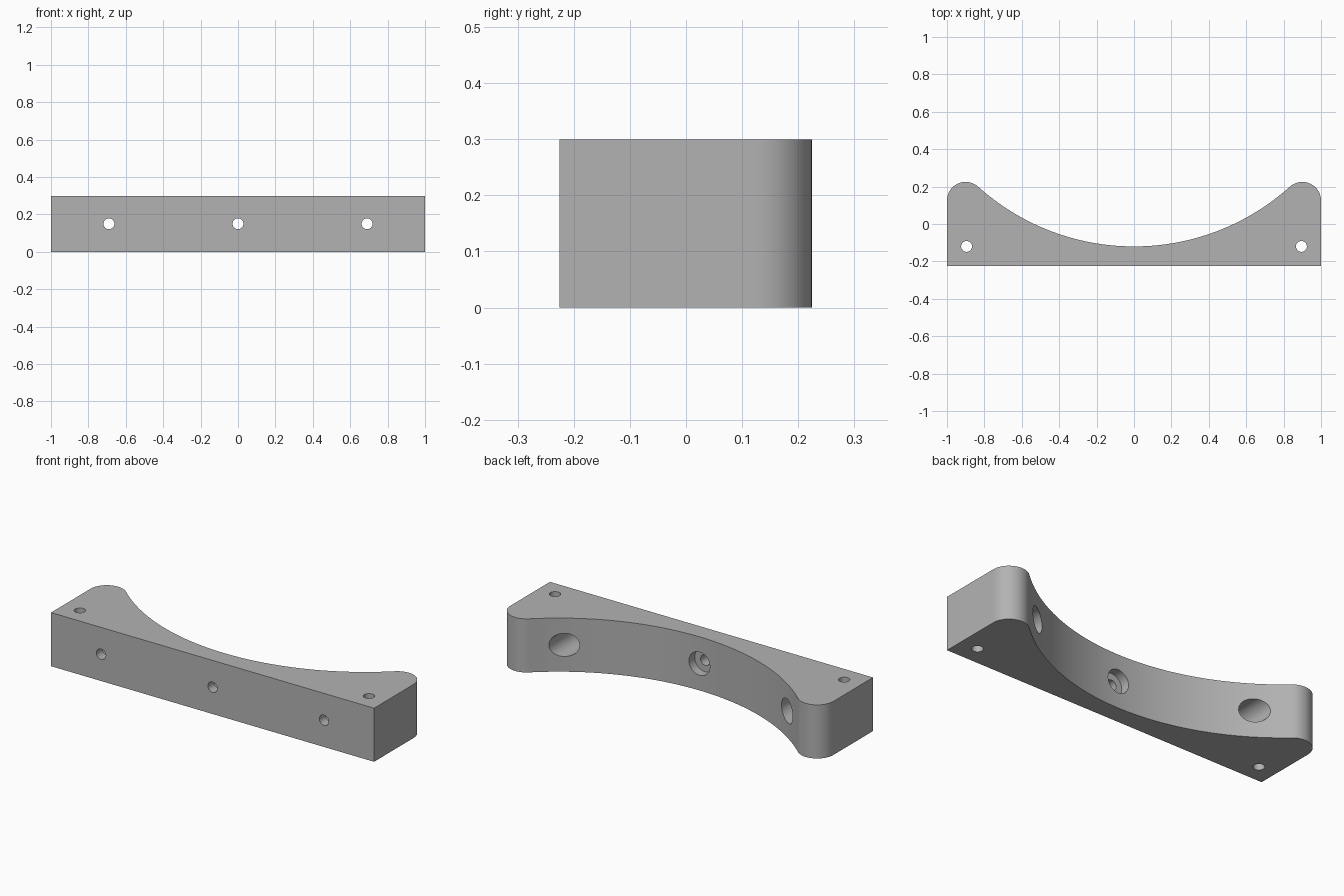
import bpy, bmesh
from math import sin, cos, atan2, pi, radians
from mathutils import Matrix

cube = bpy.data.objects.get("Cube")
if cube:
    bpy.data.objects.remove(cube, do_unlink=True)

HEIGHT, FRONT = 0.3, -0.225
CAP_X, CAP_Y, CAP_R = 0.9, 0.125, 0.1      # rounded horn ends
ARC_R = 1.246                              # saddle curve
ARC_Y = ARC_R - 0.12

grey = bpy.data.materials.new("plain grey")
grey.use_nodes = True
colour = (0.45, 0.45, 0.45, 1)
grey.diffuse_color = colour
grey.node_tree.nodes["Principled BSDF"].inputs["Base Color"].default_value = colour


def make_object(name, bm):
    bmesh.ops.recalc_face_normals(bm, faces=bm.faces)
    mesh = bpy.data.meshes.new(name)
    bm.to_mesh(mesh)
    bm.free()
    mesh.materials.append(grey)
    obj = bpy.data.objects.new(name, mesh)
    bpy.context.collection.objects.link(obj)
    return obj


def arc(cx, cy, r, a0, a1, n):
    return [(cx + r * cos(a0 + (a1 - a0) * i / n),
             cy + r * sin(a0 + (a1 - a0) * i / n)) for i in range(n + 1)]


# Saddle block: half outline from front corner over the horn, then mirrored
tangent = atan2(ARC_Y - CAP_Y, -CAP_X)
half = [(1, FRONT)]
half += arc(CAP_X, CAP_Y, CAP_R, 0, tangent, 20)
half += arc(0, ARC_Y, ARC_R, tangent - pi, -pi / 2, 32)[1:]
outline = half + [(-x, y) for x, y in reversed(half[:-1])]
bm = bmesh.new()
base = bm.faces.new([bm.verts.new((x, y, 0)) for x, y in outline])
top = bmesh.ops.extrude_face_region(bm, geom=[base])["geom"]
bmesh.ops.translate(bm, vec=(0, 0, HEIGHT),
                    verts=[v for v in top if isinstance(v, bmesh.types.BMVert)])
block = make_object("saddle_block", bm)


def drill(centre, radius, length, turn):
    """Cut a round hole out of the block."""
    bm = bmesh.new()
    bmesh.ops.create_cone(bm, cap_ends=True, segments=40, radius1=radius,
                          radius2=radius, depth=length,
                          matrix=Matrix.Translation(centre) @ Matrix.Rotation(turn, 4, 'X'))
    cutter = make_object("hole_cutter", bm)
    cutter.hide_render = True
    mod = block.modifiers.new("hole", 'BOOLEAN')
    mod.operation = 'DIFFERENCE'
    mod.solver = 'EXACT'
    mod.object = cutter
    bpy.ops.object.modifier_apply(modifier=mod.name)
    bpy.data.objects.remove(cutter, do_unlink=True)


bpy.ops.object.select_all(action='DESELECT')
bpy.context.view_layer.objects.active = block
block.select_set(True)

# Counterbored bolt holes running front to back
FLOOR = -0.17
for x in (-0.69, 0, 0.69):
    drill((x, FLOOR + 0.3, HEIGHT / 2), 0.065, 0.6, pi / 2)
    drill((x, FLOOR, HEIGHT / 2), 0.029, 0.3, pi / 2)

# Vertical mounting holes near the front corners
for x in (-0.895, 0.895):
    drill((x, -0.12, HEIGHT / 2), 0.029, 0.6, 0)

bpy.ops.object.shade_smooth_by_angle(angle=radians(30))
